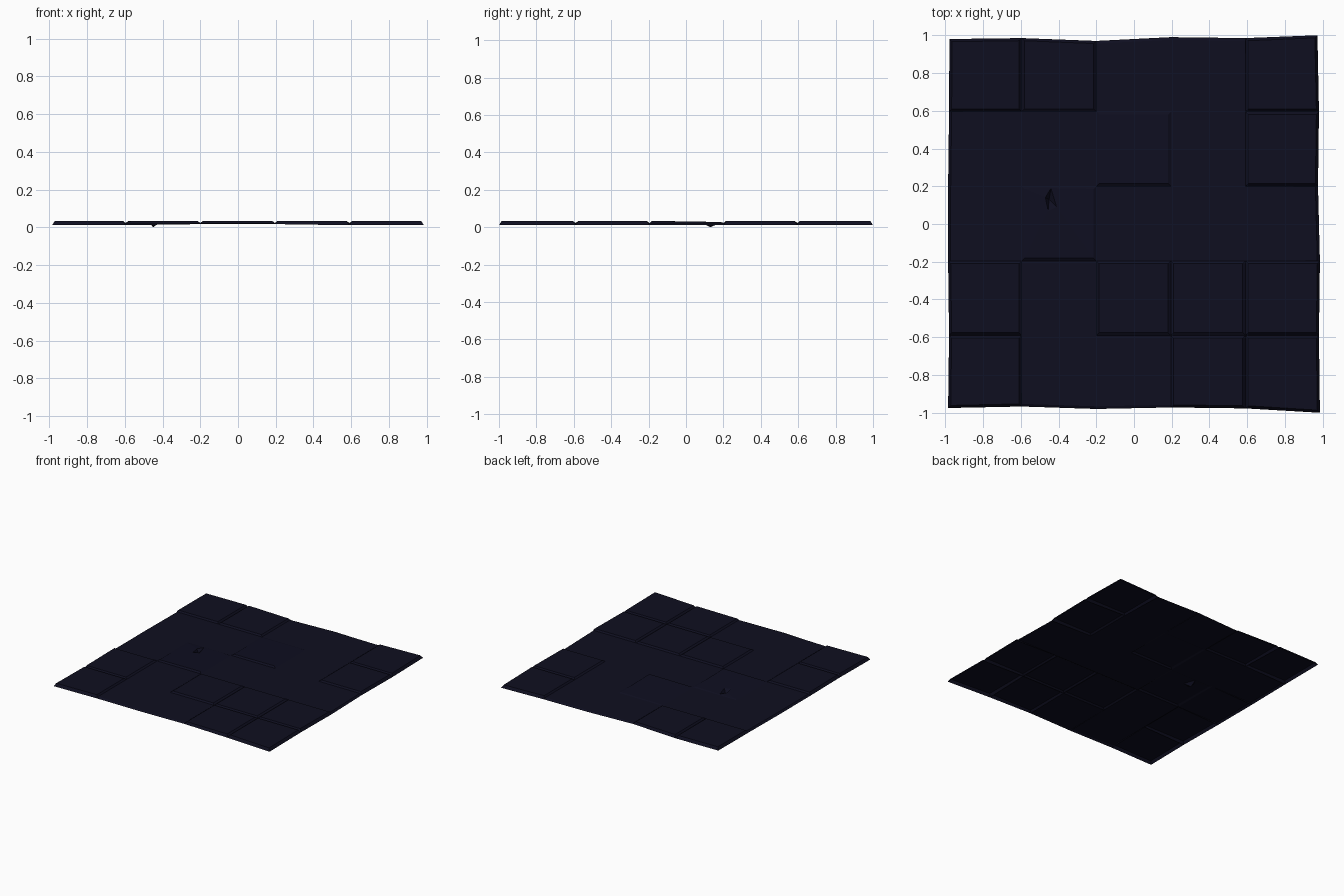
import bpy, bmesh
from mathutils import Vector

if "Cube" in bpy.data.objects:
    bpy.data.objects.remove(bpy.data.objects["Cube"])

# Dark stone colour
mat = bpy.data.materials.new("dark navy stone")
mat.diffuse_color = (0.0045, 0.0045, 0.0145, 1)
mat.use_nodes = True
mat.node_tree.nodes["Principled BSDF"].inputs["Base Color"].default_value = mat.diffuse_color

# Slightly uneven grid of slab corners, described by its wobbling outlines
TOP = [0.98, 0.985, 0.97, 0.99, 0.985, 1.0]
BOTTOM = [-0.975, -0.967, -0.98, -0.972, -0.977, -1.0]
LEFT = [-0.985, -0.98, -0.985, -0.985, -0.98, -0.978]
RIGHT = [0.985, 0.98, 0.985, 0.975, 0.98, 0.972]
BASE = [-1, -0.59, -0.195, 0.2, 0.595, 1]
FLAT, HIGH, LOW = 0.023, 0.033, 0.011

# Slab layout, back row first: R raised, d tilted to the front right, . flat
LAYOUT = ["RR..R",
          "..d.R",
          ".d...",
          "R.RRR",
          "R..RR"]


def corner(i, j):
    x = LEFT[j] if i == 0 else RIGHT[j] if i == 5 else BASE[i] - 0.005
    y = BOTTOM[i] if j == 0 else TOP[i] if j == 5 else BASE[j]
    edge = i in (0, 5) or j in (0, 5)
    z = (0.017 if i in (2, 3) and j in (0, 5) else LOW) if edge else FLAT
    return Vector((x, y, z))


bm = bmesh.new()


def face(*pts):
    bm.faces.new([bm.verts.new(p) for p in pts])


for j in range(5):
    for i in range(5):
        kind = LAYOUT[4 - j][i]
        up = kind != "."
        outer = [corner(i, j), corner(i + 1, j), corner(i + 1, j + 1), corner(i, j + 1)]
        # bevel every side of a raised slab, only the rim of a flat one
        il = 0.014 if up or i == 0 else 0
        ir = 0.014 if up or i == 4 else 0
        ib = 0.014 if up or j == 0 else 0
        it = 0.014 if up or j == 4 else 0
        inset = [(il, ib), (-ir, ib), (-ir, -it), (il, -it)]
        h = {"R": [HIGH] * 4, ".": [FLAT] * 4, "d": [0.032, 0.034, 0.028, 0.025]}[kind]
        inner = [Vector((p.x + d[0], p.y + d[1], z)) for p, d, z in zip(outer, inset, h)]
        for k in range(4):
            n = (k + 1) % 4
            if (outer[k] - inner[k]).length + (outer[n] - inner[n]).length > 0.002:
                face(outer[k], outer[n], inner[n], inner[k])
        if (i, j) == (1, 2):
            # chipped slab with a small pit
            rim = [Vector(p) for p in ((-0.455, 0.07, 0.03), (-0.41, 0.09, 0.03),
                                       (-0.44, 0.19, 0.027), (-0.47, 0.14, 0.028))]
            for k in range(4):
                n = (k + 1) % 4
                face(inner[k], inner[n], rim[n], rim[k])
                face(rim[k], rim[n], Vector((-0.45, 0.13, 0)))
        else:
            face(*inner)

bmesh.ops.remove_doubles(bm, verts=bm.verts, dist=0.0005)
me = bpy.data.meshes.new("stone_floor")
bm.to_mesh(me)
bm.free()
me.materials.append(mat)
bpy.context.collection.objects.link(bpy.data.objects.new("stone_floor", me))
